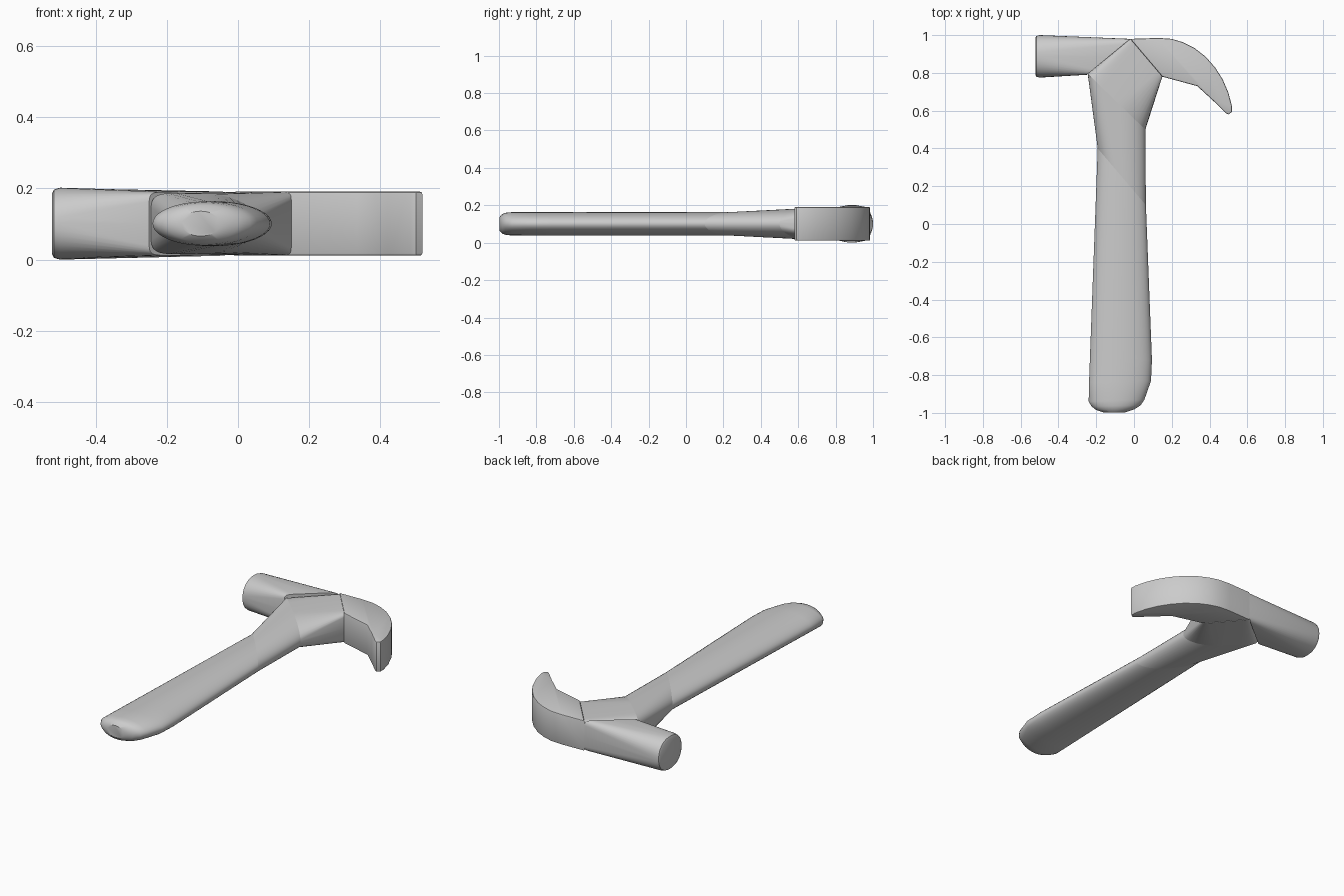
import bpy, bmesh, math

if "Cube" in bpy.data.objects:
    bpy.data.objects.remove(bpy.data.objects["Cube"])

CZ = 0.101      # mid-height of the lying hammer
SEG = 40


def finish(bm, name, angle=32):
    bmesh.ops.recalc_face_normals(bm, faces=bm.faces)
    mesh = bpy.data.meshes.new(name)
    bm.to_mesh(mesh)
    bm.free()
    ob = bpy.data.objects.new(name, mesh)
    bpy.context.collection.objects.link(ob)
    bpy.ops.object.select_all(action='DESELECT')
    ob.select_set(True)
    bpy.context.view_layer.objects.active = ob
    bpy.ops.object.shade_smooth_by_angle(angle=math.radians(angle))
    return ob


def spow(v, e):
    return math.copysign(abs(v) ** e, v)


def section(a, b, ha, hb, na=2, nb=2):
    """Upright superellipse ring spanning plan points a..b; height and squareness set per side."""
    pts = []
    for i in range(SEG):
        t = 2 * math.pi * i / SEG
        c, s = math.cos(t), math.sin(t)
        e = 2 / (na if c > 0 else nb)
        f = 0.5 - 0.5 * spow(c, e)
        h = ha + (hb - ha) * f
        pts.append((a[0] + (b[0] - a[0]) * f, a[1] + (b[1] - a[1]) * f, CZ + h * spow(s, e)))
    return pts


def loft(name, rings):
    bm = bmesh.new()
    vs = [[bm.verts.new(p) for p in section(*r)] for r in rings]
    for u, v in zip(vs, vs[1:]):
        for i in range(SEG):
            j = (i + 1) % SEG
            bm.faces.new((u[i], u[j], v[j], v[i]))
    bm.faces.new(vs[0])
    bm.faces.new(vs[-1])
    return finish(bm, name)


# shared slanted joints between the parts
grip_joint = ((-0.192, 0.40), (0.063, 0.10), 0.063, 0.063)
neck_joint = ((-0.245, 0.795), (0.06, 0.50), 0.088, 0.08, 6, 2)
claw_joint = ((-0.02, 0.98), (0.15, 0.78), 0.089, 0.089, 12, 12)
poll_joint = ((-0.02, 0.98), (-0.25, 0.79), 0.091, 0.089, 10, 10)

# oval grip with rounded butt
loft("handle", [
    ((-0.16, -0.998), (-0.05, -0.998), 0.035, 0.035),
    ((-0.20, -0.985), (0.00, -0.982), 0.052, 0.052),
    ((-0.225, -0.965), (0.035, -0.96), 0.059, 0.059),
    ((-0.24, -0.94), (0.055, -0.93), 0.062, 0.062),
    ((-0.238, -0.84), (0.09, -0.83), 0.063, 0.063),
    ((-0.233, -0.70), (0.095, -0.72), 0.063, 0.063),
    grip_joint])

# flaring neck and the wedge-shaped head core
loft("neck", [grip_joint, neck_joint])
loft("head_core", [neck_joint, claw_joint])

# striking end
loft("poll", [
    ((-0.522, 0.985), (-0.522, 0.79), 0.086, 0.086, 2.2, 2.2),
    ((-0.517, 0.995), (-0.517, 0.78), 0.096, 0.096, 2.2, 2.2),
    ((-0.50, 1.0), (-0.50, 0.775), 0.101, 0.101, 2.2, 2.2),
    poll_joint])

# curved claw: flat plan outline extruded, with softened rims
outer = [(-0.02, 0.98), (0.13, 0.985), (0.20, 0.98), (0.26, 0.962), (0.32, 0.932),
         (0.38, 0.885), (0.43, 0.828), (0.47, 0.765), (0.50, 0.695), (0.518, 0.625)]
inner = [(0.518, 0.592), (0.50, 0.58), (0.485, 0.588), (0.42, 0.652), (0.335, 0.73), (0.15, 0.78)]
bm = bmesh.new()
base = bm.faces.new([bm.verts.new((x, y, CZ - 0.09)) for x, y in outer + inner])
ext = bmesh.ops.extrude_face_region(bm, geom=[base])
tops = [g for g in ext["geom"] if isinstance(g, bmesh.types.BMVert)]
bmesh.ops.translate(bm, vec=(0, 0, 0.18), verts=tops)
rims = [e for e in bm.edges if abs(e.verts[0].co.z - e.verts[1].co.z) < 1e-5]
bmesh.ops.bevel(bm, geom=rims, offset=0.007, segments=2, profile=0.5, affect='EDGES')
finish(bm, "claw", 35)
